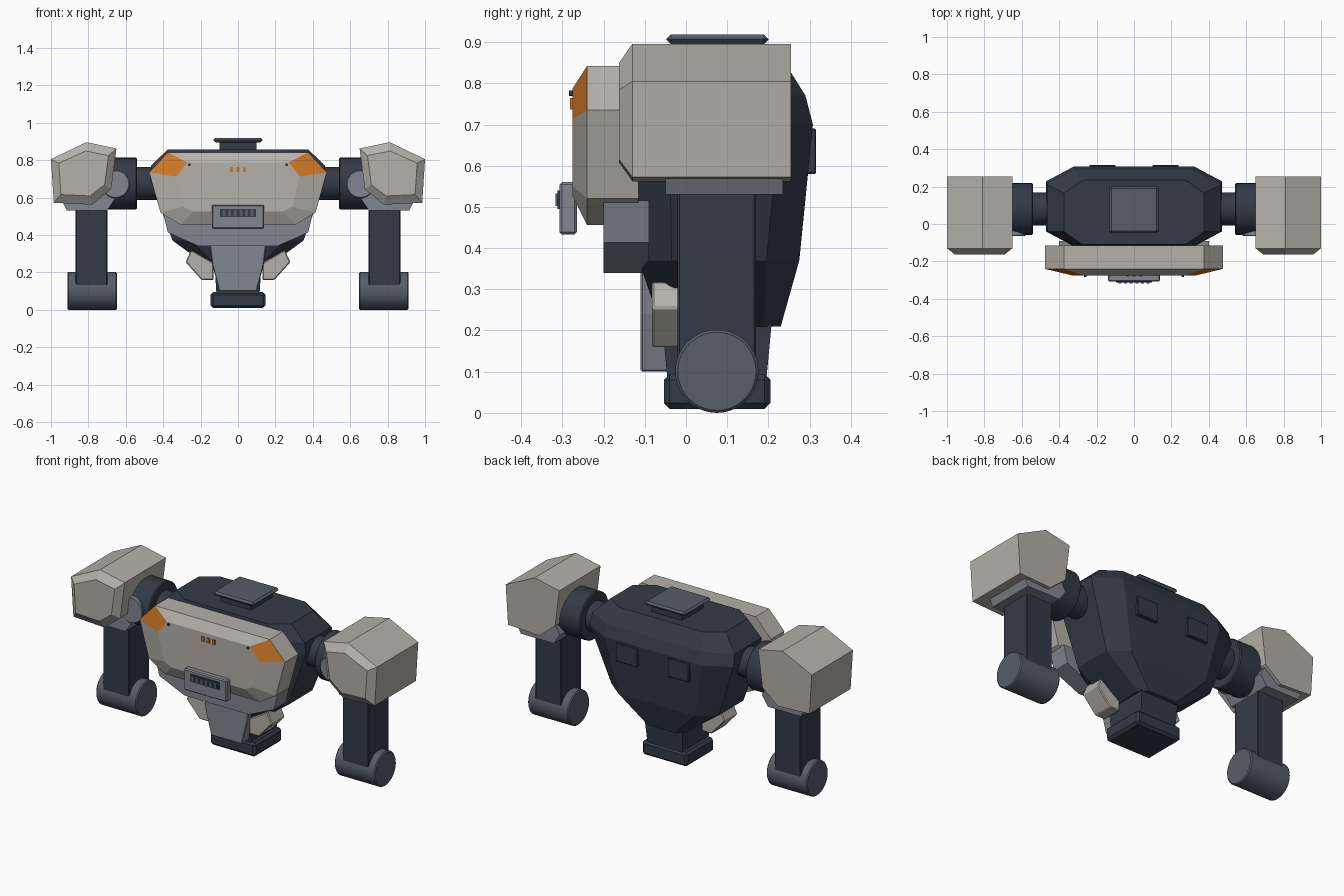
import bpy, bmesh, math
from mathutils import Matrix

if "Cube" in bpy.data.objects:
    bpy.data.objects.remove(bpy.data.objects["Cube"])


def material(name, rgb):
    m = bpy.data.materials.new(name)
    m.diffuse_color = (*rgb, 1)
    m.use_nodes = True
    m.node_tree.nodes["Principled BSDF"].inputs["Base Color"].default_value = m.diffuse_color
    return m


IVORY = material("ivory armour", (0.46, 0.44, 0.40))
NAVY = material("dark navy metal", (0.034, 0.043, 0.062))
GREY = material("mid grey metal", (0.225, 0.24, 0.275))
SLATE = material("slate metal", (0.095, 0.11, 0.14))
ORANGE = material("orange accent", (0.62, 0.19, 0.02))


def finish(name, bm, mat, bevel=0.0, smooth=False):
    bmesh.ops.recalc_face_normals(bm, faces=bm.faces)
    me = bpy.data.meshes.new(name)
    bm.to_mesh(me)
    bm.free()
    ob = bpy.data.objects.new(name, me)
    bpy.context.collection.objects.link(ob)
    me.materials.append(mat)
    if bevel:
        mod = ob.modifiers.new("edge bevel", 'BEVEL')
        mod.width, mod.segments, mod.limit_method = bevel, 1, 'ANGLE'
    if smooth:
        bpy.context.view_layer.objects.active = ob
        ob.select_set(True)
        bpy.ops.object.shade_smooth_by_angle(angle=math.radians(35))
        ob.select_set(False)
    return ob


def loft(name, rings, mat, bevel=0.0):
    """Skin a list of equal-length 3D rings and cap both ends."""
    bm = bmesh.new()
    vs = [[bm.verts.new(p) for p in r] for r in rings]
    n = len(vs[0])
    for a, b in zip(vs, vs[1:]):
        for i in range(n):
            j = (i + 1) % n
            bm.faces.new((a[i], a[j], b[j], b[i]))
    bm.faces.new(vs[0])
    bm.faces.new(vs[-1])
    return finish(name, bm, mat, bevel)


def box(name, x, y, z, mat, bevel=0.0):
    rings = [[(x[0], y[0], h), (x[1], y[0], h), (x[1], y[1], h), (x[0], y[1], h)] for h in z]
    return loft(name, rings, mat, bevel)


def prism(name, outline, y0, y1, mat, bevel=0.0):
    return loft(name, [[(x, y, z) for x, z in outline] for y in (y0, y1)], mat, bevel)


def cylinder(name, centre, r, length, axis, mat, bevel=0.0):
    bm = bmesh.new()
    rot = Matrix.Rotation(math.pi / 2, 4, 'Y' if axis == 'x' else 'X')
    bmesh.ops.create_cone(bm, cap_ends=True, segments=40, radius1=r, radius2=r, depth=length,
                          matrix=Matrix.Translation(centre) @ rot)
    return finish(name, bm, mat, bevel, True)


def sym(half):
    """Complete a right-hand outline by mirroring it across x."""
    return half + [(-x, z) for x, z in reversed(half)]


def side(s, pts):
    return [(s * x, z) for x, z in pts]


# Torso: chamfered octagon sections (z, half width, front y, back y, corner x, corner y)
torso = []
for z, w, f, b, cx, cy in [(0.21, 0.13, -0.06, 0.23, 0.04, 0.04),
                           (0.37, 0.35, -0.115, 0.275, 0.10, 0.08),
                           (0.70, 0.47, -0.12, 0.308, 0.15, 0.08),
                           (0.77, 0.465, -0.12, 0.29, 0.15, 0.08),
                           (0.858, 0.375, -0.11, 0.235, 0.10, 0.07)]:
    plan = sym([(w - cx, f), (w, f + cy), (w, b - cy), (w - cx, b)])
    torso.append([(x, y, z) for x, y in plan])
loft("torso", torso, NAVY)

# Chest armour with an inset front; upper corner facets are orange
outer = sym([(0.31, 0.456), (0.415, 0.52), (0.475, 0.735), (0.375, 0.842)])
inner = sym([(0.24, 0.525), (0.29, 0.55), (0.33, 0.712), (0.272, 0.788)])
chest = loft("chest_armour", [[(x, -0.115, z) for x, z in outer],
                              [(x, -0.24, z) for x, z in outer],
                              [(x, -0.275, z) for x, z in inner]], IVORY)
chest.data.materials.append(ORANGE)
for p in chest.data.polygons:
    c = p.center
    if abs(c.x) > 0.3 and c.z > 0.74 and c.y < -0.245:
        p.material_index = 1

# Chest details: marker lights, sensors and vent housing
for i in (-1, 0, 1):
    box("marker_light", (i * 0.035 - 0.009, i * 0.035 + 0.009), (-0.282, -0.274),
        (0.737, 0.764), ORANGE)
for s in (-1, 1):
    cylinder("chest_sensor", (s * 0.26, -0.279, 0.776), 0.007, 0.01, 'y', NAVY)
box("vent_housing", (-0.14, 0.14), (-0.307, -0.265), (0.433, 0.56), GREY, 0.006)
box("vent_slot", (-0.095, 0.095), (-0.312, -0.305), (0.495, 0.54), NAVY)
for i in range(6):
    x = -0.075 + i * 0.03
    box("vent_bar", (x - 0.008, x + 0.008), (-0.317, -0.310), (0.502, 0.533), SLATE)

# Belly and groin plates
prism("belly_plate", sym([(0.21, 0.34), (0.375, 0.413), (0.40, 0.515)]), -0.20, -0.09, GREY)
prism("groin_plate", sym([(0.10, 0.10), (0.137, 0.24), (0.15, 0.345)]), -0.11, -0.03, GREY, 0.004)

# Waist and base
waist = [[(x, y, z) for x, y in ((-w, f), (w, f), (w, b), (-w, b))]
         for z, w, f, b in ((0.08, 0.115, -0.045, 0.195), (0.24, 0.125, -0.06, 0.21))]
loft("waist", waist, NAVY)
box("waist_base", (-0.148, 0.148), (-0.054, 0.205), (0.01, 0.094), NAVY, 0.014)

# Roof hatch and its pedestal
box("hatch_pedestal", (-0.10, 0.10), (-0.02, 0.18), (0.85, 0.898), NAVY)
box("roof_hatch", (-0.132, 0.132), (-0.048, 0.20), (0.895, 0.918), SLATE, 0.011)

# Shoulder armour outline, seen from the front
pad = [(1.0, 0.805), (0.81, 0.896), (0.65, 0.862), (0.678, 0.645), (0.78, 0.562), (0.985, 0.572)]
cx, cz = 0.825, 0.728
pad_front = [(cx + (x - cx) * 0.76, cz + (z - cz) * 0.72) for x, z in pad]

for s in (-1, 1):
    # Back panel and hip block
    box("back_panel", sorted((s * 0.10, s * 0.238)), (0.29, 0.316), (0.58, 0.69), NAVY, 0.003)
    prism("hip_block", side(s, [(0.25, 0.32), (0.28, 0.255), (0.195, 0.16),
                                (0.13, 0.16), (0.13, 0.25)]), -0.083, 0.04, IVORY, 0.005)
    # Shoulder joint
    cylinder("shoulder_axle", (s * 0.48, 0.08, 0.675), 0.088, 0.20, 'x', NAVY)
    cylinder("shoulder_drum", (s * 0.625, 0.08, 0.675), 0.138, 0.17, 'x', NAVY, 0.006)
    cylinder("shoulder_hub", (s * 0.655, 0.05, 0.672), 0.075, 0.23, 'y', GREY, 0.004)
    # Shoulder armour and the bracket beneath it
    loft("shoulder_armour", [[(x, 0.255, z) for x, z in side(s, pad)],
                             [(x, -0.13, z) for x, z in side(s, pad)],
                             [(x, -0.163, z) for x, z in side(s, pad_front)]], IVORY)
    prism("shoulder_bracket", side(s, [(0.94, 0.58), (0.915, 0.53), (0.70, 0.53),
                                       (0.66, 0.59), (0.70, 0.66)]), -0.05, 0.235, GREY)
    # Arm and end roller
    box("arm", sorted((s * 0.697, s * 0.868)), (-0.021, 0.17), (0.10, 0.535), NAVY, 0.005)
    cylinder("arm_roller", (s * 0.78, 0.075, 0.101), 0.101, 0.265, 'x', SLATE, 0.006)
